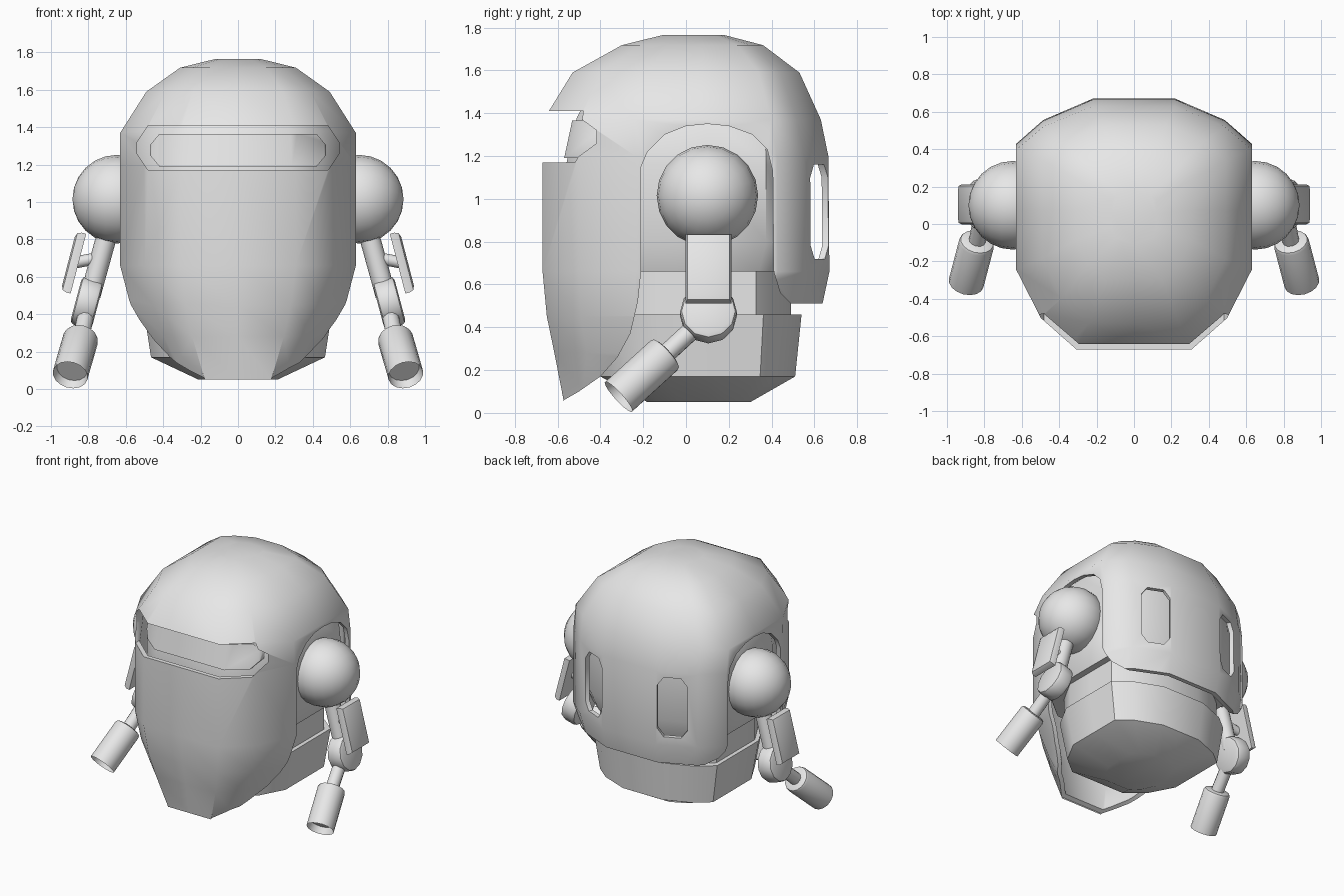
import bpy, bmesh, math
from mathutils import Vector, Matrix

if "Cube" in bpy.data.objects:
    bpy.data.objects.remove(bpy.data.objects["Cube"])

grey = bpy.data.materials.new("plain_grey")
grey.diffuse_color = (0.8, 0.8, 0.8, 1)
grey.use_nodes = True
grey.node_tree.nodes["Principled BSDF"].inputs["Base Color"].default_value = grey.diffuse_color

# Right half of the rounded plan section, front to back, in unit size
HALF = [(0, -1), (.49, -1), (.79, -.75), (1, -.35), (1, .14), (1, .64), (.77, .83), (.35, 1), (0, 1)]
PLAN = HALF + [(-x, y) for x, y in HALF[-2:0:-1]]


def finish(name, bm):
    bmesh.ops.recalc_face_normals(bm, faces=bm.faces[:])
    mesh = bpy.data.meshes.new(name)
    bm.to_mesh(mesh)
    bm.free()
    mesh.materials.append(grey)
    ob = bpy.data.objects.new(name, mesh)
    bpy.context.collection.objects.link(ob)
    return ob


def loft(name, rings, open_bottom=False):
    """Rings of (z, half width, front y, back y), listed top to bottom."""
    bm = bmesh.new()
    rows = []
    for z, rx, f, b in rings:
        rows.append([bm.verts.new((x * rx, (f + b) / 2 + y * (b - f) / 2, z)) for x, y in PLAN])
    n = len(PLAN)
    for a, c in zip(rows, rows[1:]):
        for i in range(n):
            bm.faces.new((a[i], a[(i + 1) % n], c[(i + 1) % n], c[i]))
    bm.faces.new(rows[0])
    if not open_bottom:
        bm.faces.new(rows[-1])
    return finish(name, bm)


def prism(name, points, vec):
    """Solid made by pushing a polygon along vec."""
    bm = bmesh.new()
    a = [bm.verts.new(p) for p in points]
    c = [bm.verts.new(Vector(p) + Vector(vec)) for p in points]
    n = len(a)
    bm.faces.new(a)
    bm.faces.new(c)
    for i in range(n):
        bm.faces.new((a[i], a[(i + 1) % n], c[(i + 1) % n], c[i]))
    return finish(name, bm)


def octagon(w, lo, hi, cx, cz):
    """Chamfered rectangle as (x, z) pairs."""
    return [(-w + cx, lo), (w - cx, lo), (w, lo + cz), (w, hi - cz),
            (w - cx, hi), (-w + cx, hi), (-w, hi - cz), (-w, lo + cz)]


def apply(ob, mod):
    with bpy.context.temp_override(object=ob, active_object=ob, selected_objects=[ob]):
        bpy.ops.object.modifier_apply(modifier=mod.name)


def boolean(ob, cutter, op='DIFFERENCE'):
    m = ob.modifiers.new("cut", 'BOOLEAN')
    m.operation, m.solver, m.object = op, 'EXACT', cutter
    bpy.context.view_layer.update()
    apply(ob, m)
    bpy.data.objects.remove(cutter)


def smooth(ob, angle):
    bpy.ops.object.select_all(action='DESELECT')
    bpy.context.view_layer.objects.active = ob
    ob.select_set(True)
    bpy.ops.object.shade_smooth_by_angle(angle=math.radians(angle))


def mirrored(ob, angle=40):
    m = ob.modifiers.new("mirror", 'MIRROR')
    bpy.context.view_layer.update()
    apply(ob, m)
    smooth(ob, angle)
    return ob


def rod(name, a, b, r, seg=16, bevel=0, hollow=0):
    a, b = Vector(a), Vector(b)
    d = b - a
    mat = Matrix.Translation((a + b) / 2) @ d.to_track_quat('Z', 'Y').to_matrix().to_4x4()
    bm = bmesh.new()
    bmesh.ops.create_cone(bm, cap_ends=True, segments=seg, radius1=r, radius2=r, depth=d.length)
    if hollow:  # dished far end
        end = [f for f in bm.faces if f.normal.z > .9]
        bmesh.ops.inset_region(bm, faces=end, thickness=r * .12)
        bmesh.ops.translate(bm, verts=end[0].verts[:], vec=(0, 0, -hollow))
    if bevel:
        rim = [e for e in bm.edges if abs(e.verts[0].co.z - e.verts[1].co.z) < 1e-5
               and (not hollow or e.verts[0].co.z < 0)]
        bmesh.ops.bevel(bm, geom=rim, offset=bevel, segments=2, profile=.5, affect='EDGES')
    bm.transform(mat)
    return mirrored(finish(name, bm))


# Outer helmet shell
shell = loft("outer_shell", [
    (1.765, .12, -.11, .18), (1.718, .31, -.30, .36), (1.59, .49, -.53, .53),
    (1.37, .63, -.665, .63), (1.20, .63, -.67, .665), (.66, .63, -.67, .67),
    (.45, .575, -.65, .625), (.28, .50, -.615, .59), (.05, .36, -.57, .55)], True)
m = shell.modifiers.new("thickness", 'SOLIDIFY')
m.thickness, m.offset, m.use_even_offset = .032, -1, True
apply(shell, m)

# Side arches and lower edge, cut as one profile through the shell
edge = [(-.57, .06), (-.50, .10), (-.40, .17), (-.32, .26), (-.26, .37), (-.225, .52), (-.21, .66),
        (-.21, 1.15), (-.18, 1.22), (-.10, 1.30), (0, 1.34), (.10, 1.35), (.20, 1.34),
        (.31, 1.30), (.38, 1.23), (.405, 1.13), (.41, .66), (.44, .56), (.49, .51),
        (.9, .51), (.9, -.3), (-.57, -.3)]
boolean(shell, prism("side_cutter", [(-1, y, z) for y, z in edge], (2, 0, 0)))

# Visor opening
boolean(shell, prism("visor_cutter", [(x, -1, z) for x, z in octagon(.54, 1.17, 1.41, .06, .09)], (0, .85, 0)))

# Two slots in the back
for s in (1, -1):
    a = math.radians(24) * s
    along, out = Vector((math.cos(a), -math.sin(a), 0)), Vector((math.sin(a), math.cos(a), 0))
    mid = Vector((.325 * s, .625, 0)) - out * .12
    pts = [mid + along * x + Vector((0, 0, z)) for x, z in octagon(.105, .72, 1.16, .045, .06)]
    boolean(shell, prism("slot_cutter", pts, out * .3))
smooth(shell, 50)

# Inner head, with the visor panel standing proud of it
smooth(loft("inner_head", [
    (1.66, .20, -.20, .25), (1.55, .40, -.42, .45), (1.38, .56, -.51, .56),
    (1.16, .58, -.56, .58), (.80, .58, -.56, .58), (.66, .53, -.52, .53)]), 50)
visor = loft("visor_panel", [(1.42, .57, -.52, .57), (1.14, .592, -.58, .59)])
boolean(visor, prism("panel_cutter", [(x, -1, z) for x, z in octagon(.47, 1.19, 1.365, .05, .06)], (0, .7, 0)),
        'INTERSECT')
smooth(visor, 45)

# Neck and bowl-shaped base
smooth(loft("neck", [(.68, .48, -.42, .49), (.42, .48, -.42, .49)]), 50)
smooth(loft("base_bowl", [(.46, .51, -.45, .54), (.17, .465, -.40, .51), (.05, .21, -.18, .30)]), 50)

# Shoulder balls
bm = bmesh.new()
bmesh.ops.create_uvsphere(bm, u_segments=20, v_segments=12, radius=.237,
                          matrix=Matrix.Translation((.648, .10, 1.015)) @ Matrix.Rotation(math.pi / 2, 4, 'Y'))
mirrored(finish("shoulder", bm), 60)

# Arms
rod("upper_arm", (.685, .10, .88), (.79, .10, .50), .055)
rod("plate_peg", (.75, .10, .70), (.88, .10, .675), .032, 12)
tilt = Vector((math.cos(.26), 0, math.sin(.26)))
elbow = Vector((.808, .105, .462))
rod("elbow", elbow - tilt * .06, elbow + tilt * .06, .133, 12, .025)
rod("forearm_rod", (.805, .08, .435), (.842, -.11, .26), .045, 12)
rod("forearm", (.838, -.09, .28), (.897, -.315, .075), .095, 16, .02, .05)

# Arm guard plates
bm = bmesh.new()
bmesh.ops.create_cube(bm, size=1, matrix=Matrix.Diagonal((.055, .215, .33, 1)))
corners = [e for e in bm.edges if all(v.co.x > 0 for v in e.verts)]
bmesh.ops.bevel(bm, geom=corners, offset=.03, segments=2, profile=.5, affect='EDGES')
bm.transform(Matrix.Translation((.88, .105, .677)) @ Matrix.Rotation(-.255, 4, 'Y'))
mirrored(finish("arm_guard", bm))
